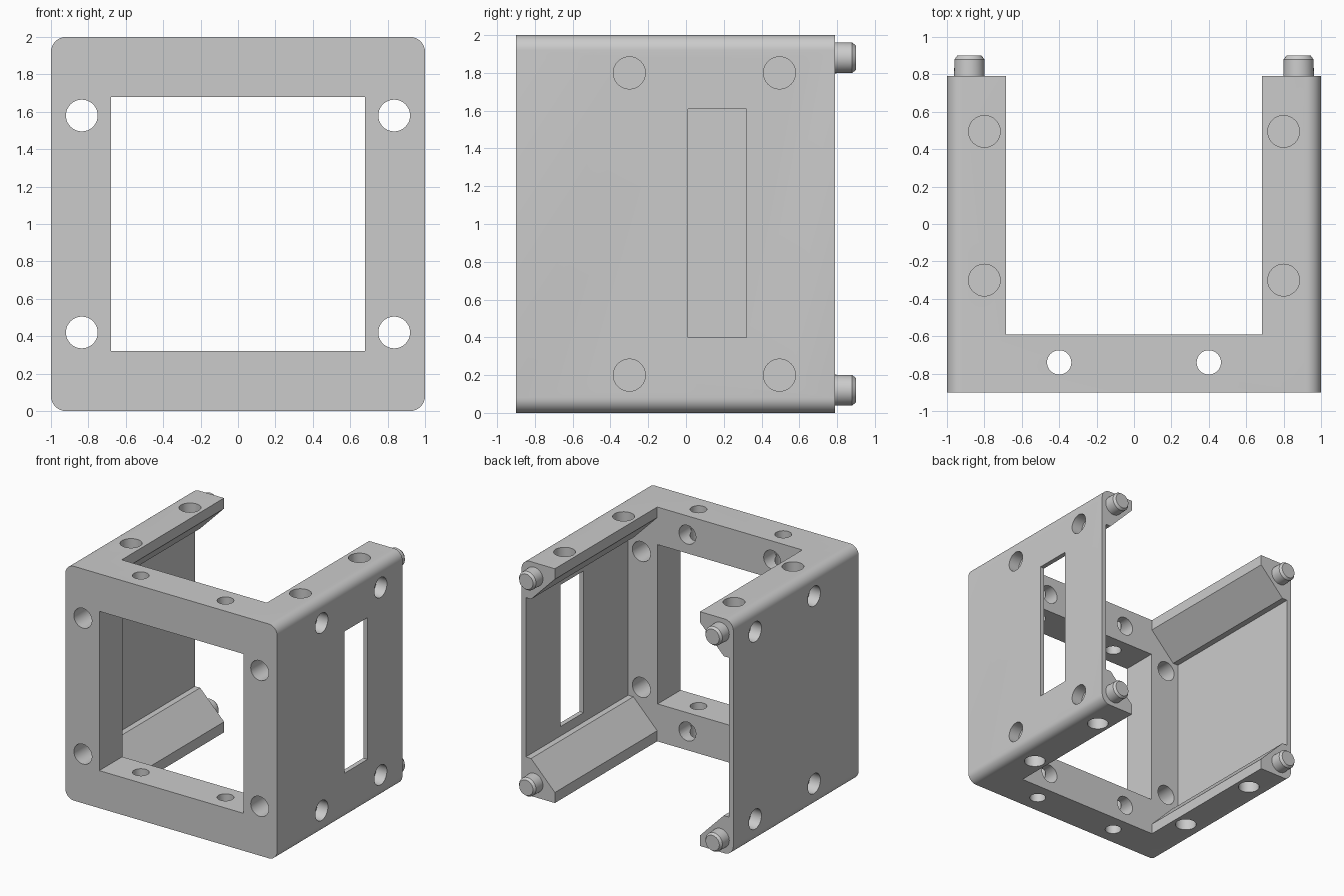
import bpy, bmesh, math
from mathutils import Matrix, Vector

cube = bpy.data.objects.get("Cube")
if cube:
    bpy.data.objects.remove(cube, do_unlink=True)

grey = bpy.data.materials.new("plain_grey")
grey.use_nodes = True
colour = (0.6, 0.6, 0.6, 1)
grey.diffuse_color = colour
grey.node_tree.nodes["Principled BSDF"].inputs["Base Color"].default_value = colour


def finish(name, bm):
    bmesh.ops.recalc_face_normals(bm, faces=bm.faces)
    mesh = bpy.data.meshes.new(name)
    bm.to_mesh(mesh)
    bm.free()
    mesh.materials.append(grey)
    obj = bpy.data.objects.new(name, mesh)
    bpy.context.collection.objects.link(obj)
    return obj


def extrude_y(name, profile, y0, y1):
    """Closed prism with an x-z outline, running along y."""
    bm = bmesh.new()
    near = [bm.verts.new((x, y0, z)) for x, z in profile]
    far = [bm.verts.new((x, y1, z)) for x, z in profile]
    bm.faces.new(near)
    bm.faces.new(far[::-1])
    for i in range(len(near)):
        bm.faces.new((near[i - 1], near[i], far[i], far[i - 1]))
    return finish(name, bm)


def cylinder(name, start, end, r1, r2, sides=32):
    start, end = Vector(start), Vector(end)
    axis = end - start
    turn = axis.to_track_quat("Z", "Y").to_matrix().to_4x4()
    bm = bmesh.new()
    bmesh.ops.create_cone(bm, cap_ends=True, segments=sides, radius1=r1, radius2=r2,
                          depth=axis.length, matrix=Matrix.Translation((start + end) / 2) @ turn)
    return finish(name, bm)


def rectangle(x0, x1, z0, z1):
    return [(x0, z0), (x1, z0), (x1, z1), (x0, z1)]


def smooth(obj):
    bpy.ops.object.select_all(action="DESELECT")
    obj.select_set(True)
    bpy.context.view_layer.objects.active = obj
    bpy.ops.object.shade_smooth_by_angle(angle=math.radians(30))


# Housing block with long edges rounded
FRONT, BACK, INNER = -0.9, 0.79, -0.59
R = 0.08
outline = []
for i, (sx, sz) in enumerate([(1, 1), (-1, 1), (-1, -1), (1, -1)]):
    for k in range(9):
        a = math.radians(90 * (i + k / 8))
        outline.append((sx * (1 - R) + R * math.cos(a), 1 + sz * (1 - R) + R * math.sin(a)))
housing = extrude_y("housing", outline, FRONT, BACK)

# Cavity that leaves thin side walls and sloped corner rails
quarter = [(0.685, -0.1), (0.685, 0.09), (0.91, 0.32), (0.96, 0.32)]
half = quarter + [(x, 2 - z) for x, z in reversed(quarter)]
cavity = half + [(-x, z) for x, z in reversed(half)]

# Cavity, front window and the slot in the left wall
cutters = [extrude_y("cavity_cutter", cavity, INNER, 1.2),
           extrude_y("window_cutter", rectangle(-0.68, 0.68, 0.32, 1.68), -1.2, -0.5),
           extrude_y("slot_cutter", rectangle(0.9, 1.1, 0.4, 1.61), 0.01, 0.32)]

# Screw holes as start, end and radius, mirrored sideways and vertically
DEPTH = 0.1
holes = [((0.835, -1.1, 0.58), (0.835, -0.5, 0.58), 0.085),
         ((0.4, -0.74, 0.5), (0.4, -0.74, 1.1), 0.065),
         ((0.4, -0.5, 0.84), (0.4, -0.74, 0.84), 0.08)]
for y in (-0.3, 0.495):
    holes.append(((1.1, y, 0.8), (1 - DEPTH, y, 0.8), 0.085))
    holes.append(((0.8, y, 1.1), (0.8, y, 1 - DEPTH), 0.085))
for sx in (-1, 1):
    for sz in (-1, 1):
        for start, end, radius in holes:
            ends = [(sx * x, y, 1 + sz * z) for x, y, z in (start, end)]
            cutters.append(cylinder("hole_cutter", *ends, radius, radius))

# Make all cuts in a single evaluation, then drop the cutters
for cutter in cutters:
    cutter.hide_render = True
    cut = housing.modifiers.new("cut", "BOOLEAN")
    cut.operation = "DIFFERENCE"
    cut.solver = "MANIFOLD"
    cut.object = cutter
graph = bpy.context.evaluated_depsgraph_get()
cut_mesh = bpy.data.meshes.new_from_object(housing.evaluated_get(graph))
housing.modifiers.clear()
housing.data = cut_mesh
for cutter in cutters:
    bpy.data.objects.remove(cutter, do_unlink=True)
smooth(housing)

# Locating pegs with chamfered tips on the rail ends
for sx, side in ((-1, "right"), (1, "left")):
    for z, level in ((0.12, "lower"), (1.88, "upper")):
        x = sx * 0.88
        smooth(cylinder(f"{level}_{side}_peg", (x, 0.75, z), (x, 0.88, z), 0.083, 0.08))
        smooth(cylinder(f"{level}_{side}_peg_tip", (x, 0.88, z), (x, 0.9, z), 0.08, 0.065))
